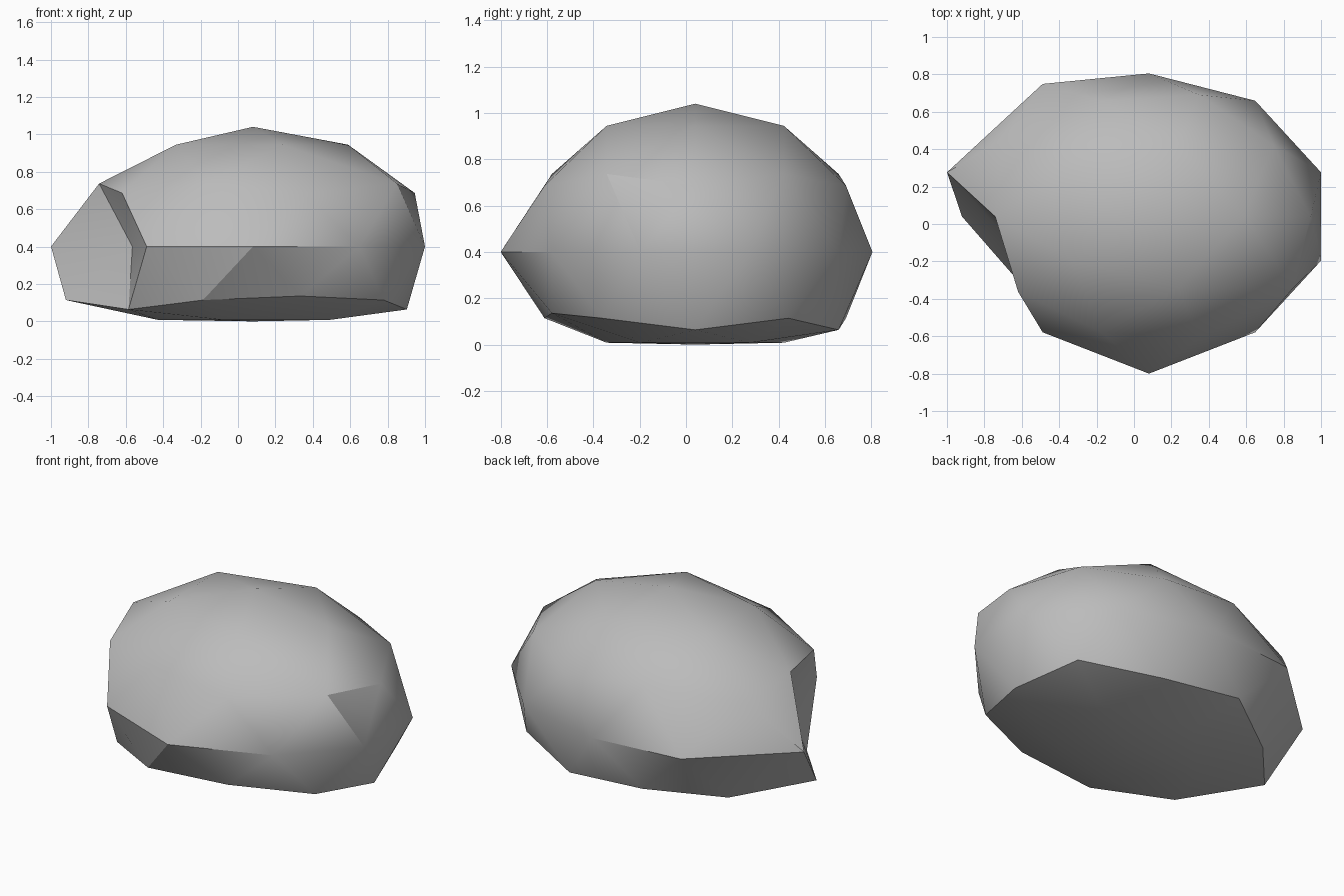
import bpy
import bmesh
from mathutils import Vector

cube = bpy.data.objects.get("Cube")
if cube:
    bpy.data.objects.remove(cube, do_unlink=True)

# Plain grey stone
stone = bpy.data.materials.new("grey_stone")
stone.use_nodes = True
grey = (0.5, 0.5, 0.5, 1.0)
stone.diffuse_color = grey
stone.node_tree.nodes["Principled BSDF"].inputs["Base Color"].default_value = grey

# Boulder body: a squashed icosphere
bm = bmesh.new()
bmesh.ops.create_icosphere(bm, subdivisions=2, radius=1.0)
scale = Vector((0.967, 0.765, 0.64))
centre = Vector((0.08, 0.04, 0.4))
for v in bm.verts:
    v.co = v.co * scale + centre


def nudge(near, shift):
    """Shift the corner closest to a point."""
    target = Vector(near)
    corner = min(bm.verts, key=lambda v: (v.co - target).length)
    corner.co += Vector(shift)


# Chipped and bulging corners
nudge((-0.84, 0.28, 0.4), (-0.16, 0, 0))
nudge((-0.84, -0.20, 0.4), (0.275, 0, 0))
nudge((-0.79, 0.04, 0.11), (-0.135, 0, 0))
nudge((-0.62, 0.44, 0.69), (-0.09, 0, 0))
nudge((-0.49, 0.66, 0.4), (0, 0.09, 0))
nudge((0.08, -0.73, 0.4), (0, -0.075, 0))
nudge((0.75, -0.34, 0.74), (0.105, 0, 0))
nudge((0.33, -0.58, 0.06), (0, 0, 0.072))

# Flattened underside
for v in bm.verts:
    if v.co.z < -0.2:
        v.co.z = 0.0
    elif v.co.z < 0.0:
        v.co.z = 0.008

mesh = bpy.data.meshes.new("boulder")
bm.to_mesh(mesh)
bm.free()
boulder = bpy.data.objects.new("boulder", mesh)
bpy.context.collection.objects.link(boulder)
mesh.materials.append(stone)

# Soft facets with crisp chipped edges
bpy.ops.object.select_all(action="DESELECT")
boulder.select_set(True)
bpy.context.view_layer.objects.active = boulder
bpy.ops.object.shade_smooth_by_angle(angle=0.5236)
